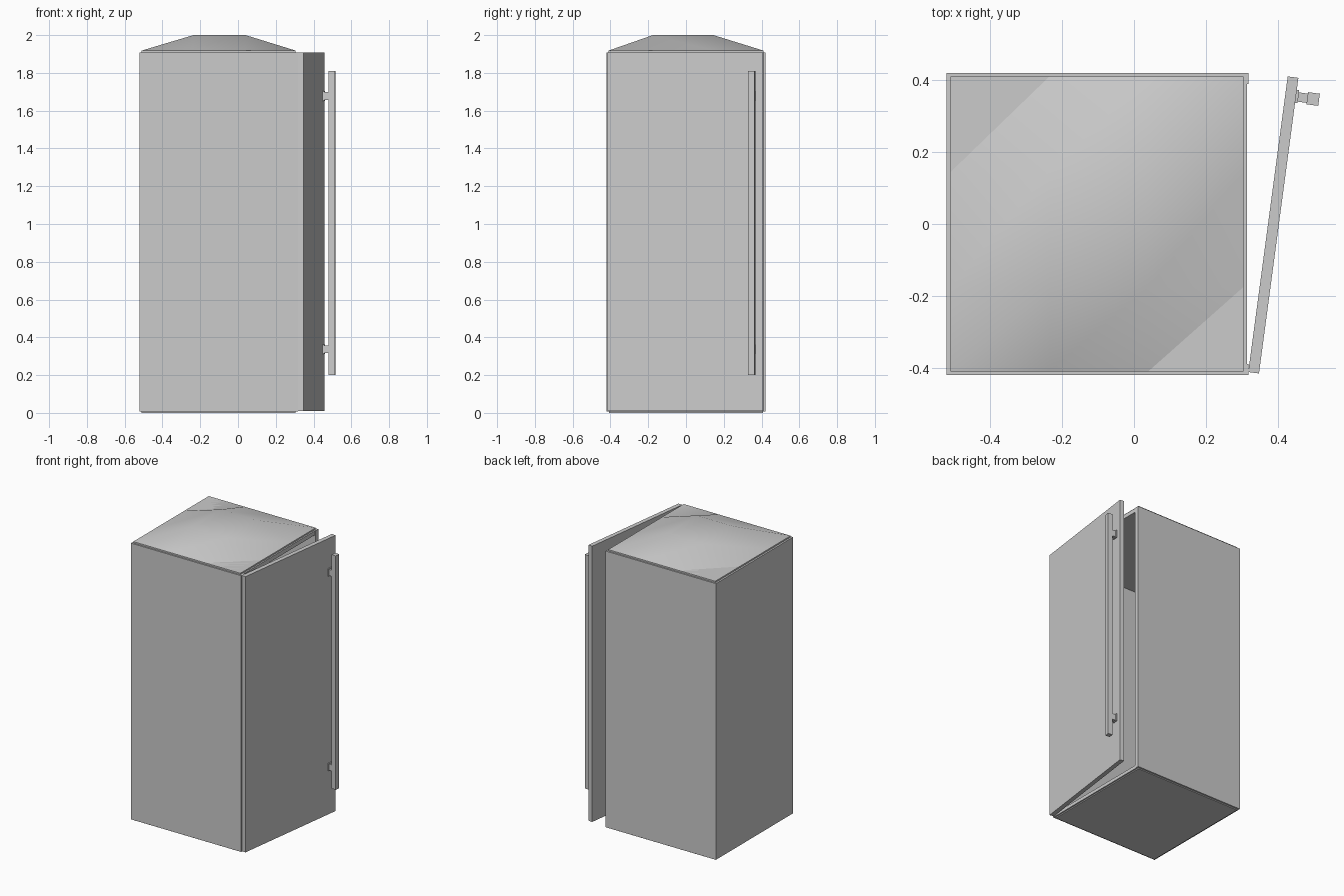
import bpy, bmesh, math
from mathutils import Matrix

if "Cube" in bpy.data.objects:
    bpy.data.objects.remove(bpy.data.objects["Cube"])


def mesh_object(name, bm):
    me = bpy.data.meshes.new(name)
    bm.to_mesh(me)
    bm.free()
    ob = bpy.data.objects.new(name, me)
    bpy.context.collection.objects.link(ob)
    return ob


def box(name, x, y, z, matrix=None):
    bm = bmesh.new()
    bmesh.ops.create_cube(bm, size=1)
    for v in bm.verts:
        for i, (lo, hi) in enumerate((x, y, z)):
            v.co[i] = lo if v.co[i] < 0 else hi
    ob = mesh_object(name, bm)
    if matrix:
        ob.matrix_world = matrix
    return ob


# Hollow cabinet shell, open towards +x
X0, X1, Y, T = -0.522, 0.318, 0.42, 0.03
for side, name in ((-1, "front_wall"), (1, "back_wall")):
    box(name, (X0, X1), sorted((side * Y, side * (Y - T))), (0.007, 1.908))
box("left_wall", (X0, X0 + T), (-Y + T, Y - T), (0.007, 1.908))
box("floor_panel", (X0 + T, 0.315), (-Y + T, Y - T), (0.007, T))
box("ceiling_panel", (X0 + T, 0.315), (-Y + T, Y - T), (1.88, 1.908))
box("base_plate", (-0.51, 0.305), (-0.408, 0.408), (0, 0.007))
box("roof_plate", (-0.51, 0.305), (-0.41, 0.41), (1.908, 1.918))

# Softly shaded raised roof: 3 x 3 grid with the middle lifted
xs = (-0.51, -0.236, 0.04, 0.305)
ys = (-0.41, -0.175, 0.145, 0.41)
bm = bmesh.new()
grid = [[bm.verts.new((x, y, 2.0 if 0 < i < 3 and 0 < j < 3 else 1.918))
         for j, y in enumerate(ys)] for i, x in enumerate(xs)]
for i in range(3):
    for j in range(3):
        a, b = grid[i][j], grid[i + 1][j]
        c, d = grid[i + 1][j + 1], grid[i][j + 1]
        bm.faces.new((a, b, c))
        bm.faces.new((a, c, d))
for f in bm.faces:
    f.smooth = True
mesh_object("raised_roof", bm)

# Door, slightly ajar, hinged at the front right corner
hinge = Matrix.Translation((0.318, -0.412, 0)) @ Matrix.Rotation(math.radians(-7.6), 4, "Z")
box("door", (0, 0.03), (0, 0.83), (0.01, 1.908), hinge)

# Long bar handle on two standoffs
box("handle_bar", (0.062, 0.095), (0.76, 0.794), (0.2, 1.81), hinge)
for z, name in ((0.337, "lower"), (1.677, "upper")):
    box(name + "_handle_flange", (0.03, 0.037), (0.76, 0.796), (z - 0.026, z + 0.026), hinge)
    box(name + "_handle_post", (0.037, 0.062), (0.764, 0.79), (z - 0.021, z + 0.021), hinge)
